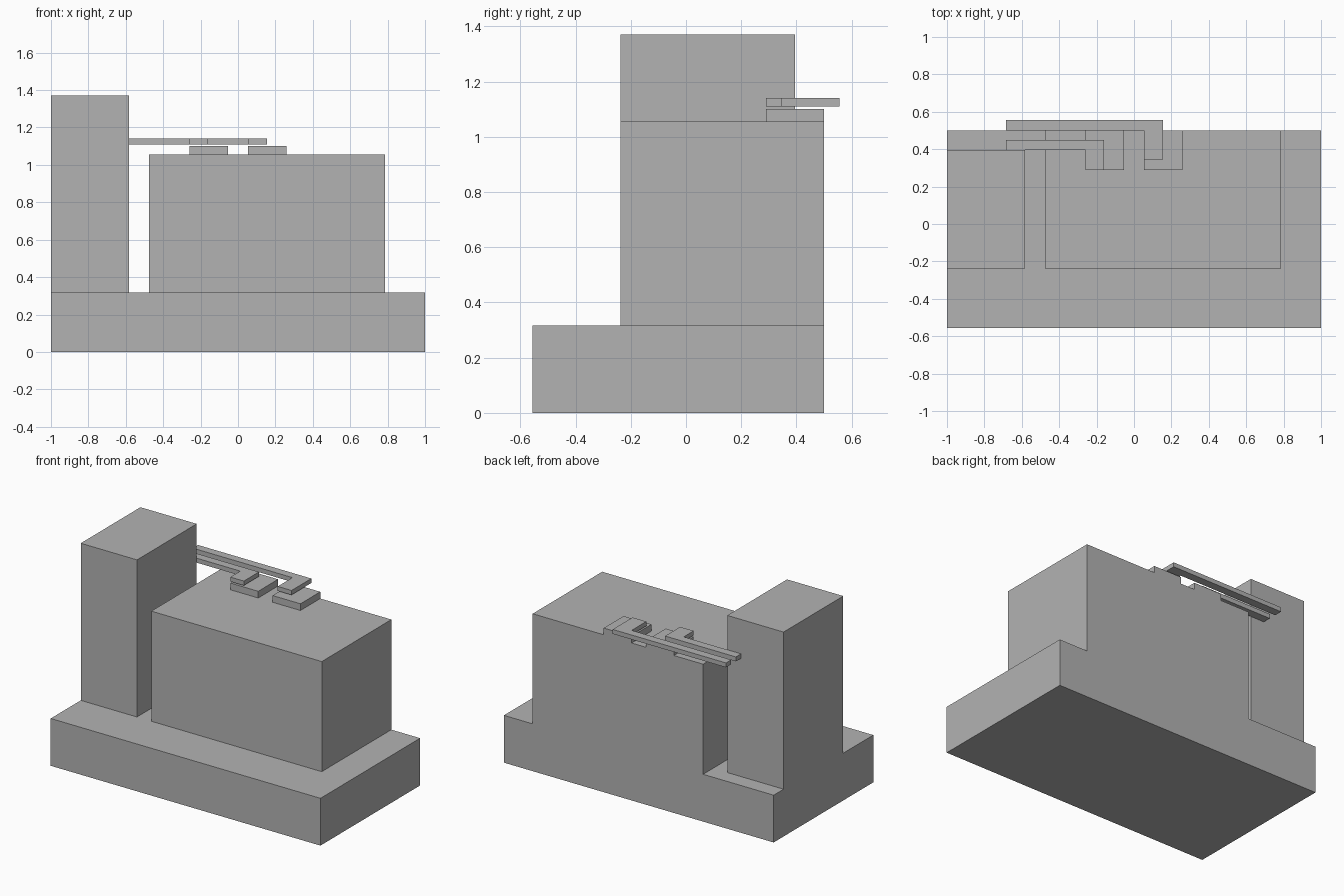
import bpy
import bmesh

cube = bpy.data.objects.get("Cube")
if cube:
    bpy.data.objects.remove(cube, do_unlink=True)

# One plain grey for everything
grey = bpy.data.materials.new("plain_grey")
grey.use_nodes = True
colour = (0.45, 0.45, 0.45, 1)
grey.diffuse_color = colour
grey.node_tree.nodes["Principled BSDF"].inputs["Base Color"].default_value = colour


def prism(name, outline, bottom, top):
    """Extrude a counter-clockwise plan outline from bottom to top."""
    bm = bmesh.new()
    face = bm.faces.new([bm.verts.new((x, y, bottom)) for x, y in outline])
    result = bmesh.ops.extrude_face_region(bm, geom=[face])
    raised = [v for v in result["geom"] if isinstance(v, bmesh.types.BMVert)]
    bmesh.ops.translate(bm, verts=raised, vec=(0, 0, top - bottom))
    bmesh.ops.recalc_face_normals(bm, faces=bm.faces)
    mesh = bpy.data.meshes.new(name)
    bm.to_mesh(mesh)
    bm.free()
    mesh.materials.append(grey)
    obj = bpy.data.objects.new(name, mesh)
    bpy.context.collection.objects.link(obj)
    return obj


def box(name, x0, x1, y0, y1, bottom, top):
    return prism(name, [(x0, y0), (x1, y0), (x1, y1), (x0, y1)], bottom, top)


def hooked_arm(name, end, leg, tip, back):
    """Thin L-shaped arm running in from the left with a leg turned forward."""
    start, width = -0.685, 0.055
    prism(name, [(start, back - width), (leg, back - width), (leg, tip),
                 (end, tip), (end, back), (start, back)], 1.11, 1.14)


BASE_TOP, BLOCK_TOP = 0.317, 1.055
FRONT, BACK = -0.237, 0.5

# Stepped body
box("base", -1, 1, -0.555, BACK, 0, BASE_TOP)
box("main_block", -0.477, 0.787, FRONT, BACK, BASE_TOP, BLOCK_TOP)
box("tower", -1, -0.583, FRONT, 0.395, BASE_TOP, 1.37)

# Pads on top of the block
for side, x0 in (("right", -0.26), ("left", 0.053)):
    box(side + "_pad", x0, x0 + 0.207, 0.29, BACK, BLOCK_TOP, 1.1)

# Arms hovering just above the pads
hooked_arm("short_arm", -0.16, -0.26, 0.29, 0.45)
hooked_arm("long_arm", 0.155, 0.053, 0.345, 0.555)
